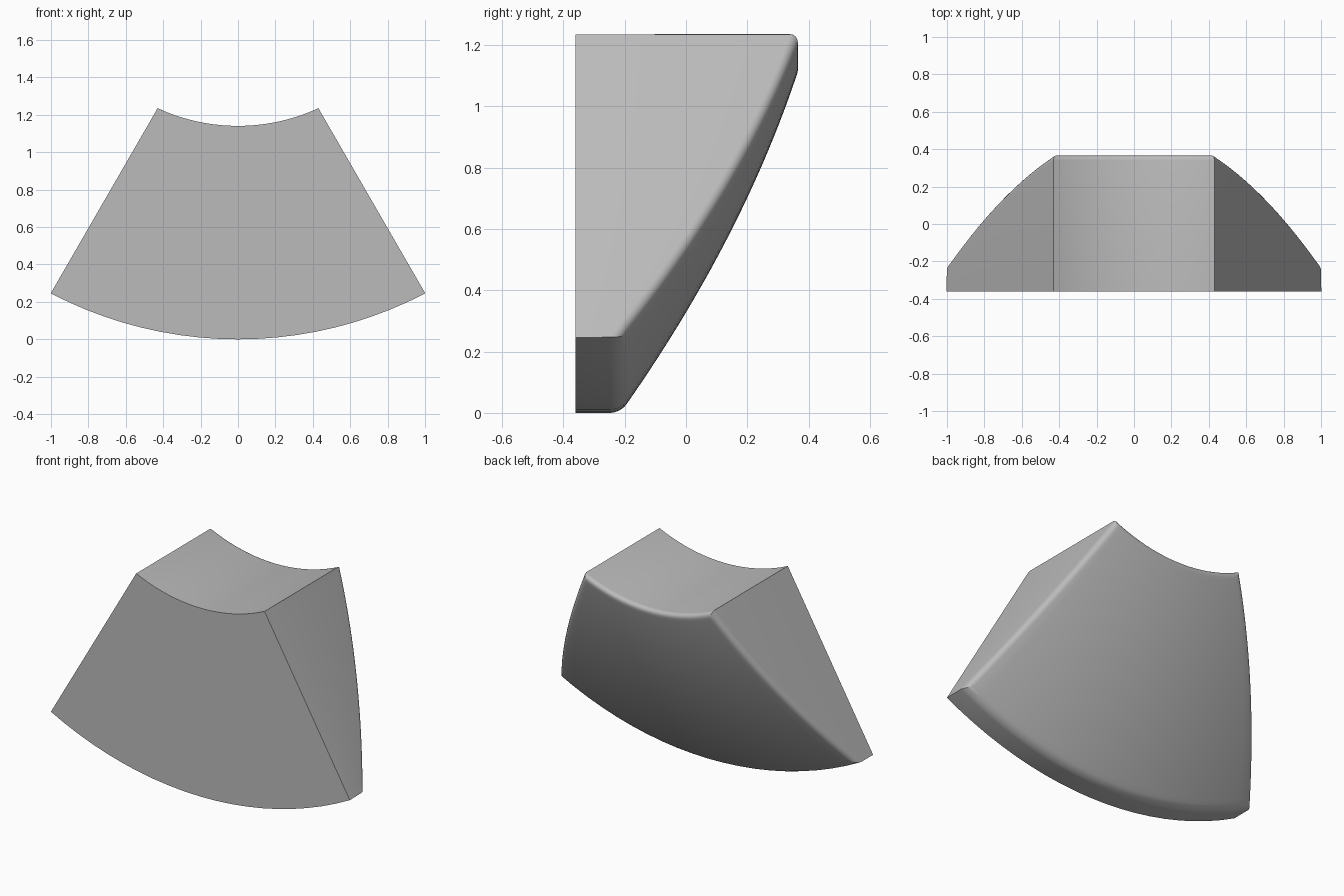
import bpy, bmesh, math

cube = bpy.data.objects.get("Cube")
if cube:
    bpy.data.objects.remove(cube)

# Arc centre height, inner and outer radius, front plane
CENTRE, R_IN, R_OUT, FRONT = 2.163, 1.022, 2.163, -0.36
APEX = 1.98            # height where the two side planes meet
SLOPE = math.tan(math.radians(30))
ROWS, COLS = 24, 20


def half_angle(r):
    """Angle at which a ring of radius r meets the flat side plane."""
    tilt = math.radians(30)
    return tilt - math.asin((CENTRE - APEX) * math.sin(tilt) / r)


def back_depth(t):
    """Bulging back profile, from the inner (t=0) to the outer (t=1) rim."""
    return 0.374 + (-0.214 - 0.374) * t + 0.22 * t * (1 - t)


bm = bmesh.new()


def ring_point(r, u, y):
    a = half_angle(r) * u
    return bm.verts.new((r * math.sin(a), y, CENTRE - r * math.cos(a)))


# Domed back grid and matching flat front outline
back, front = [], {}
for i in range(ROWS + 1):
    t = i / ROWS
    r = R_IN + (R_OUT - R_IN) * t
    back.append([ring_point(r, 2 * j / COLS - 1, back_depth(t)) for j in range(COLS + 1)])

border = [(0, j) for j in range(COLS)] + [(i, COLS) for i in range(ROWS)]
border += [(ROWS, j) for j in range(COLS, 0, -1)] + [(i, 0) for i in range(ROWS, 0, -1)]
for i, j in border:
    v = back[i][j].co
    front[i, j] = bm.verts.new((v.x, FRONT, v.z))

for i in range(ROWS):
    for j in range(COLS):
        bm.faces.new((back[i][j], back[i][j + 1], back[i + 1][j + 1], back[i + 1][j]))

# Walls around the outline and the front face
rim = []
for a, b in zip(border, border[1:] + border[:1]):
    va, vb = back[a[0]][a[1]], back[b[0]][b[1]]
    bm.faces.new((va, vb, front[b], front[a]))
    rim.append(bm.edges.get((va, vb)))
bm.faces.new([front[k] for k in border])
bmesh.ops.recalc_face_normals(bm, faces=bm.faces[:])

# Rounded rim of the back
bmesh.ops.bevel(bm, geom=rim, offset=0.033, offset_type='OFFSET', segments=5,
                profile=0.5, affect='EDGES', clamp_overlap=True)
bmesh.ops.recalc_face_normals(bm, faces=bm.faces[:])

mesh = bpy.data.meshes.new("wedge_block")
bm.to_mesh(mesh)
bm.free()
block = bpy.data.objects.new("wedge_block", mesh)
bpy.context.collection.objects.link(block)

# Plain grey material
grey = bpy.data.materials.new("plain grey")
grey.use_nodes = True
colour = (0.5, 0.5, 0.5, 1)
grey.diffuse_color = colour
grey.node_tree.nodes["Principled BSDF"].inputs["Base Color"].default_value = colour
mesh.materials.append(grey)

# Smooth curves, crisp side edges
bpy.ops.object.select_all(action='DESELECT')
block.select_set(True)
bpy.context.view_layer.objects.active = block
bpy.ops.object.shade_smooth_by_angle(angle=math.radians(30))
